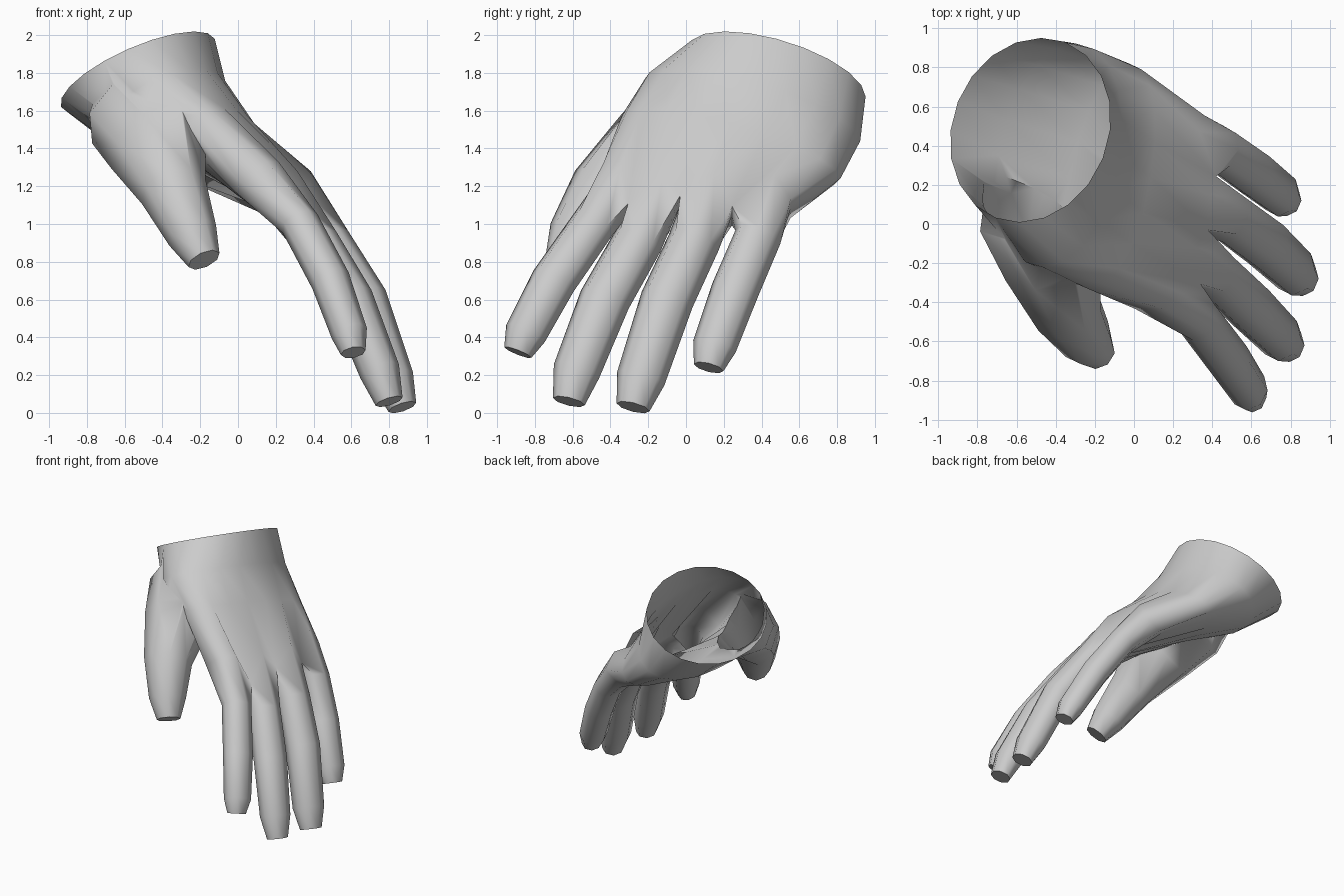
import bpy, bmesh
from math import pi, cos, sin
from mathutils import Vector as V

if "Cube" in bpy.data.objects:
    bpy.data.objects.remove(bpy.data.objects["Cube"])

Y = V((0, 1, 0))

def frame(d):
    """lateral and dorsal axes for a section whose axis is d"""
    d = V(d).normalized()
    l = (Y - d * Y.dot(d)).normalized()
    return l, d.cross(l) * (1 if d.cross(l).x > 0 else -1)

def ring(bm, c, d, a, b, n):
    """n-sided oval section: starts at -lateral, goes over the dorsal side"""
    l, up = frame(d)
    return [bm.verts.new(V(c) + l * a * cos(pi - 2 * pi * i / n) + up * b * sin(2 * pi * i / n))
            for i in range(n)]

def skin(bm, r0, r1):
    n = len(r0)
    for i in range(n):
        bm.faces.new((r0[i], r0[(i + 1) % n], r1[(i + 1) % n], r1[i]))

def tube(bm, start, path, radii):
    """extend a ring along a path of (half width, half depth) and close the tip"""
    prev = start
    for i, (p, (a, b)) in enumerate(zip(path, radii)):
        d = V(path[min(i + 1, len(path) - 1)]) - V(path[max(i - 1, 0)])
        nxt = ring(bm, p, d, a, b, 8)
        if prev:
            skin(bm, prev, nxt)
        else:
            bm.faces.new(nxt)
        prev = nxt
    bm.faces.new(prev)

def make(name, bm):
    bmesh.ops.recalc_face_normals(bm, faces=bm.faces)
    me = bpy.data.meshes.new(name)
    bm.to_mesh(me)
    bm.free()
    ob = bpy.data.objects.new(name, me)
    bpy.context.collection.objects.link(ob)
    return ob

# finger centre lines: knuckle, joints, tip; then half width
fingers = [
    ([(.10, -.34, 1.25), (.33, -.49, 1.0), (.49, -.70, .70), (.59, -.85, .42), (.61, -.89, .32)], .125),
    ([(.20, -.12, 1.20), (.42, -.26, .90), (.60, -.43, .60), (.75, -.58, .22), (.80, -.62, .06)], .14),
    ([(.27, .15, 1.20), (.48, .04, .90), (.67, -.10, .60), (.82, -.24, .18), (.87, -.28, .03)], .145),
    ([(.22, .47, 1.18), (.44, .38, .93), (.61, .26, .65), (.75, .15, .35), (.79, .12, .24)], .13),
]
axis = V((.53, -.35, -.77)).normalized()
lat, up = frame(axis)

# palm: wrist opening, heel and mid-hand sections
bm = bmesh.new()
WRIST, WDIR = V((-.53, .48, 1.80)), V((.39, -.28, -.88)).normalized()
sections = [(WRIST, WDIR, .49, .445),
            (V((-.38, .35, 1.60)), V((.43, -.30, -.85)), .60, .35),
            (V((-.12, .24, 1.41)), V((.48, -.32, -.82)), .61, .24)]
rings = [ring(bm, *s, 20) for s in sections]
bm.faces.new(rings[0])
for r0, r1 in zip(rings, rings[1:]):
    skin(bm, r0, r1)

# knuckle section: alternating side columns and finger centres
base = [V(f[0][0]) for f in fingers]
mids = [(p + q) / 2 + axis * s for p, q, s in zip(base, base[1:], (.22, .13, .19))]
edges = [base[0] - lat * .10] + mids + [base[3] + lat * .12 + axis * .08]
col = []
for i in range(9):
    c, h = (base[i // 2], .14) if i % 2 else (edges[i // 2], .09)
    col.append((bm.verts.new(c + up * h), None if i % 2 else bm.verts.new(c), bm.verts.new(c - up * h)))
knuckle = [col[0][1]] + [c[0] for c in col] + [col[8][1]] + [c[2] for c in reversed(col)]
skin(bm, rings[-1], knuckle)

# fingers grow out of the knuckle section
for k, (path, r) in enumerate(fingers):
    a, m, b = col[2 * k:2 * k + 3]
    start = [a[1], a[0], m[0], b[0], b[1], b[2], m[2], a[2]]
    tube(bm, start, path[1:], [(r * s, r * s * .86) for s in (.97, .98, .9, .62)])
hand = make("hand", bm)

# thumb, merged into the side of the palm from the wrist down
bm = bmesh.new()
tube(bm, None,
     [(-.60, .28, 1.68), (-.55, .06, 1.58), (-.42, -.17, 1.42), (-.34, -.44, 1.17), (-.24, -.59, .94), (-.18, -.66, .81)],
     [(.13, .18), (.24, .27), (.25, .28), (.19, .18), (.145, .135), (.09, .09)])
thumb = make("thumb", bm)
mod = hand.modifiers.new("join_thumb", 'BOOLEAN')
mod.operation, mod.solver, mod.object = 'UNION', 'EXACT', thumb
bpy.context.view_layer.objects.active = hand
hand.select_set(True)
bpy.ops.object.modifier_apply(modifier=mod.name)
bpy.data.objects.remove(thumb)

# open the wrist
bm = bmesh.new()
bm.from_mesh(hand.data)
cap = [f for f in bm.faces if all(abs((v.co - WRIST).dot(WDIR)) < .005 for v in f.verts)]
bmesh.ops.delete(bm, geom=cap, context='FACES')
bm.to_mesh(hand.data)
bm.free()
bpy.ops.object.shade_smooth_by_angle(angle=1.1)
